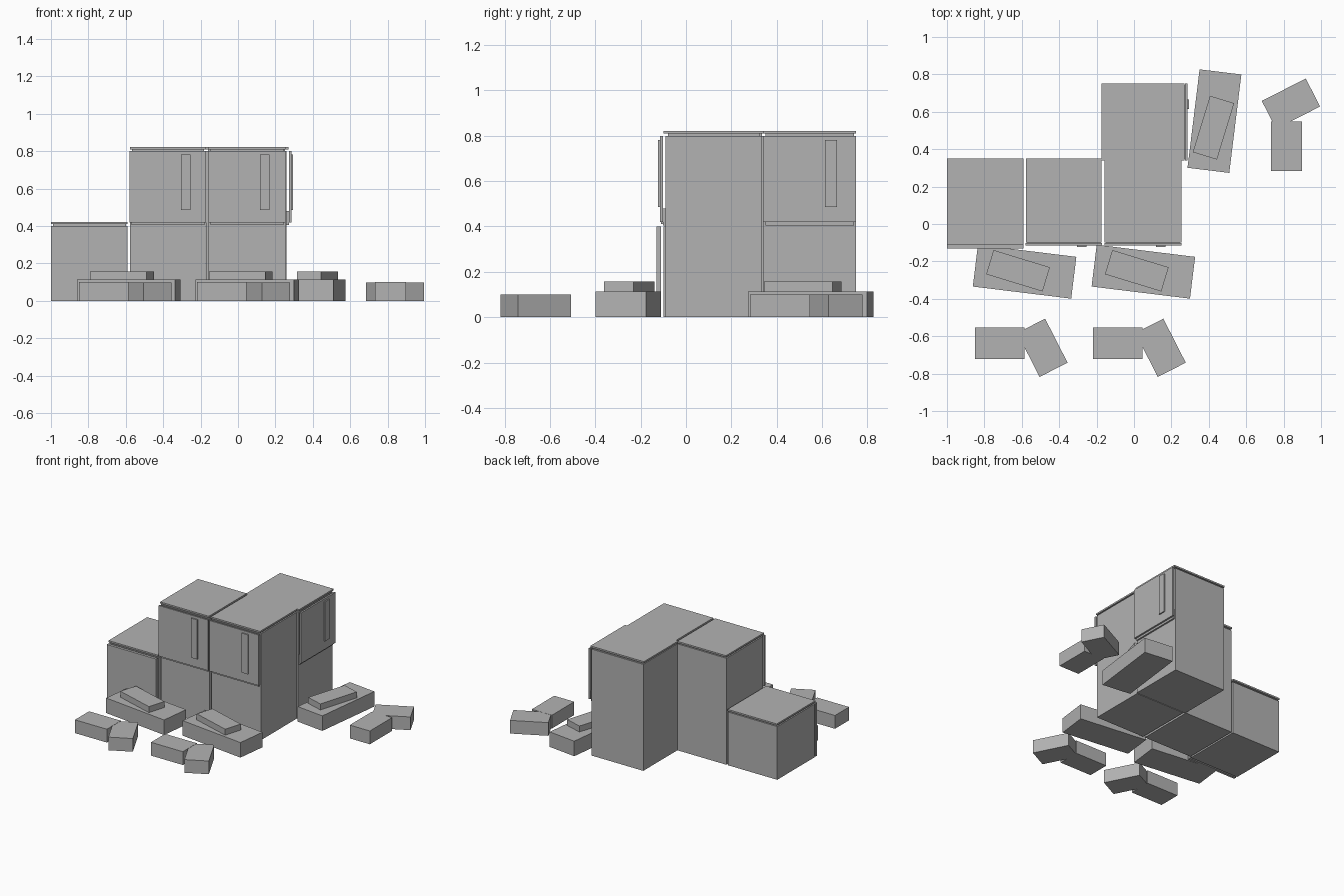
import bpy
from math import radians
from mathutils import Matrix, Vector

cube = bpy.data.objects.get("Cube")
if cube:
    bpy.data.objects.remove(cube, do_unlink=True)

# Single grey finish
grey = bpy.data.materials.new("plain_grey")
grey.use_nodes = True
colour = (0.45, 0.45, 0.45, 1)
grey.diffuse_color = colour
bsdf = grey.node_tree.nodes["Principled BSDF"]
bsdf.inputs["Base Color"].default_value = colour


def box(name, x, y, z, frame=Matrix()):
    """Box from its x, y and z ranges, placed in a frame."""
    bpy.ops.mesh.primitive_cube_add(size=1)
    ob = bpy.context.object
    ob.name = name
    centre = Vector([(a + b) / 2 for a, b in (x, y, z)])
    size = Vector([b - a for a, b in (x, y, z)])
    ob.data.transform(frame @ Matrix.Translation(centre) @ Matrix.Diagonal(size).to_4x4())
    ob.data.materials.append(grey)
    return ob


def turned(x, y, degrees):
    return Matrix.Translation((x, y, 0)) @ Matrix.Rotation(radians(degrees), 4, "Z")


def centred(name, length, width, bottom, top, frame):
    return box(name, (-length / 2, length / 2), (-width / 2, width / 2), (bottom, top), frame)


def cabinet(name, frame, width, depth, height):
    """Cabinet body with its front at local y = 0, and a thin top plate."""
    w = width / 2
    box(name + "_body", (-w, w), (0, depth), (0, height), frame)
    box(name + "_neck", (-w + .01, w - .01), (.01, depth - .01), (height, height + .01), frame)
    box(name + "_top", (-w, w), (-.01, depth + .005), (height + .01, height + .022), frame)


def upper_door(name, frame, width, handle_x):
    """Raised door with a backing strip and a vertical handle."""
    w = width / 2
    box(name + "_strip", (-w + .01, w - .01), (-.012, 0), (.405, .48), frame)
    box(name + "_panel", (-w, w), (-.025, -.012), (.42, .80), frame)
    box(name + "_handle", (handle_x - .026, handle_x + .026), (-.034, -.025), (.485, .782), frame)


# Low cabinet with a full front panel
low = turned(-.795, -.1, 0)
cabinet("low_cabinet", low, .41, .445, .40)
box("low_cabinet_front", (-.205, .205), (-.03, -.01), (0, .40), low)

# Tall cabinets: middle, corner, and the rear one facing sideways
middle = turned(-.375, -.09, 0)
cabinet("middle_cabinet", middle, .405, .435, .80)
upper_door("middle_door", middle, .41, .095)

corner = turned(.048, -.09, 0)
cabinet("corner_cabinet", corner, .41, .425, .80)
upper_door("corner_door", corner, .41, .095)

rear = turned(.26, .545, 90)
cabinet("rear_cabinet", rear, .41, .43, .80)
upper_door("rear_door", rear, .41, .095)

# Stepped blocks and bent blocks beside each cabinet face
steps = [(-.585, -.255, 0), (.05, -.255, 0), (.43, .55, 90)]
bends = [(-.718, -.638, 0), (-.086, -.638, 0), (.815, .415, 90)]
for i, (step, bend) in enumerate(zip(steps, bends), 1):
    frame = turned(*step)
    centred(f"step_base_{i}", .53, .225, 0, .113, frame @ turned(0, 0, -7))
    centred(f"step_top_{i}", .315, .135, .113, .158, frame @ turned(-.035, .005, -17))
    frame = turned(*bend)
    centred(f"bend_straight_{i}", .265, .167, 0, .1, frame)
    centred(f"bend_angled_{i}", .264, .168, 0, .099, frame @ turned(.228, -.024, -63))
